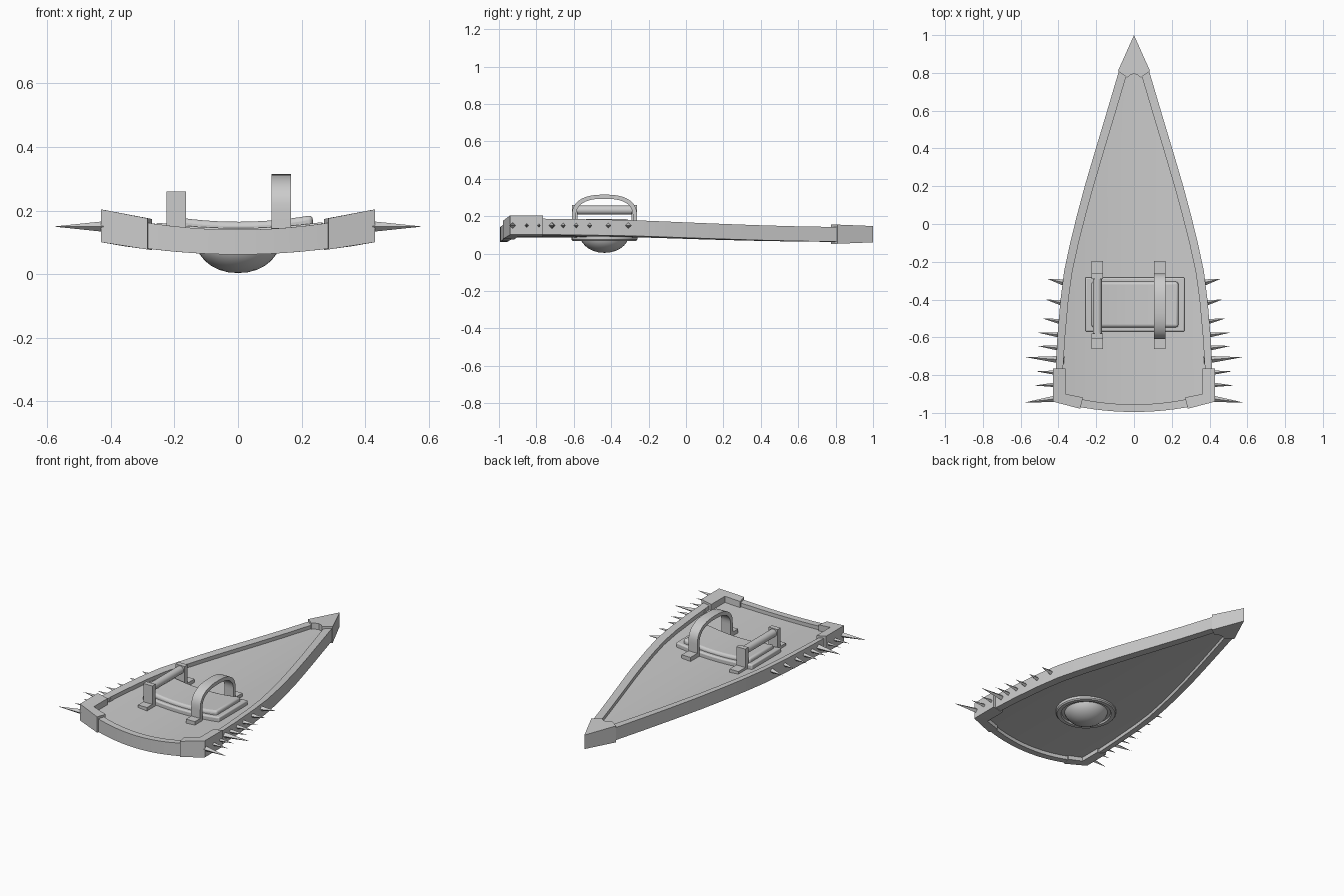
import bpy, bmesh, math
from mathutils import Matrix, Vector

cube = bpy.data.objects.get("Cube")
if cube:
    bpy.data.objects.remove(cube, do_unlink=True)

grey = bpy.data.materials.new("plain grey")
grey.use_nodes = True
grey.diffuse_color = (0.6, 0.6, 0.6, 1)
grey.node_tree.nodes["Principled BSDF"].inputs["Base Color"].default_value = (0.6, 0.6, 0.6, 1)


def finish(name, bm, bevel=0, angle=30):
    bmesh.ops.remove_doubles(bm, verts=bm.verts, dist=1e-5)
    bmesh.ops.recalc_face_normals(bm, faces=bm.faces)
    mesh = bpy.data.meshes.new(name)
    bm.to_mesh(mesh)
    bm.free()
    ob = bpy.data.objects.new(name, mesh)
    bpy.context.collection.objects.link(ob)
    mesh.materials.append(grey)
    if bevel:
        mod = ob.modifiers.new("Bevel", 'BEVEL')
        mod.width, mod.segments = bevel, 3
        mod.limit_method, mod.angle_limit = 'ANGLE', math.radians(50)
    bpy.ops.object.select_all(action='DESELECT')
    ob.select_set(True)
    bpy.context.view_layer.objects.active = ob
    bpy.ops.object.shade_smooth_by_angle(angle=math.radians(angle))
    return ob


def dish(base, k):
    """Height that rises towards the sides."""
    return lambda x, y: base + k * x * x


def slab(name, rows, low, high, bevel=0):
    """Solid plate over a grid of plan points, between two height functions."""
    bm = bmesh.new()
    lo = [[bm.verts.new((x, y, low(x, y))) for x, y in r] for r in rows]
    hi = [[bm.verts.new((x, y, high(x, y))) for x, y in r] for r in rows]
    n, m = len(rows), len(rows[0])
    for i in range(n - 1):
        for j in range(m - 1):
            for g in (lo, hi):
                bm.faces.new((g[i][j], g[i + 1][j], g[i + 1][j + 1], g[i][j + 1]))
    edge = [(i, 0) for i in range(n)] + [(n - 1, j) for j in range(1, m)]
    edge += [(i, m - 1) for i in range(n - 2, -1, -1)] + [(0, j) for j in range(m - 2, 0, -1)]
    for (a, b), (c, d) in zip(edge, edge[1:] + edge[:1]):
        bm.faces.new((lo[a][b], lo[c][d], hi[c][d], hi[a][b]))
    return finish(name, bm, bevel)


def box(name, x0, x1, y0, y1, z0, z1):
    return slab(name, [[(x0, y0), (x1, y0)], [(x0, y1), (x1, y1)]],
                lambda x, y: z0, lambda x, y: z1)


def grid(x0, x1, y0, y1, n=12):
    return [[(x0 + (x1 - x0) * i / n, y) for y in (y0, y1)] for i in range(n + 1)]


# Rim: side stations of (y, outer half width, inner half width)
stations = [(0.82, 0.077, 0.03), (0.6, 0.142, 0.095), (0.4, 0.202, 0.155), (0.2, 0.261, 0.214),
            (0.05, 0.301, 0.255), (-0.1, 0.338, 0.293), (-0.25, 0.37, 0.326),
            (-0.4, 0.389, 0.347), (-0.6, 0.406, 0.365), (-0.77, 0.414, 0.376)]
side = [[(o, y), (i, y)] for y, o, i in stations]
front = [[(0.42 * t, -0.995 + 0.055 * t * t), (0.376 * t, -0.955 + 0.05 * t * t)]
         for t in [1 - k / 8 for k in range(17)]]
mirrored = [[(-x, y) for x, y in r] for r in reversed(side)]
slab("rim", side + front + mirrored, dish(0.062, 0.23), dish(0.14, 0.27))

# Curved panel filling the rim
fractions = [k / 8 - 1 for k in range(17)]
panel = [[(t * (i + 0.01), y) for t in fractions] for y, o, i in stations]
panel.append([(t * 0.385, -0.965 + 0.05 * t * t) for t in fractions])
slab("panel", panel, dish(0.085, 0.22), dish(0.118, 0.25))

# Tip cap
base = [(-0.085, 0.81), (-0.036, 0.775), (-0.02, 0.789), (0, 0.795),
        (0.02, 0.789), (0.036, 0.775), (0.085, 0.81)]
slab("tip_cap", [base, [(0, 1)] * len(base)],
     lambda x, y: 0.052 + 0.04 * (y - 0.8), lambda x, y: 0.155 - 0.04 * (y - 0.8))

# Corner caps and edge spikes: (base y, tip y, tip x)
spikes = [(-0.92, -0.945, 0.58), (-0.85, -0.855, 0.53), (-0.79, -0.78, 0.52),
          (-0.72, -0.705, 0.575), (-0.66, -0.645, 0.515), (-0.59, -0.575, 0.51),
          (-0.52, -0.5, 0.485), (-0.42, -0.4, 0.467), (-0.31, -0.29, 0.46)]
for s, word in ((1, "left"), (-1, "right")):
    corner = [[(0.43, -0.765), (0.362, -0.765)], [(0.43, -0.94), (0.362, -0.9)],
              [(0.285, -0.978), (0.27, -0.918)]]
    slab(word + "_corner_cap", [[(s * x, y) for x, y in r] for r in corner],
         dish(0.06, 0.22), dish(0.154, 0.27))
    bm = bmesh.new()
    for y0, y1, tip in spikes:
        start, end = Vector((s * 0.37, y0, 0.15)), Vector((s * tip, y1, 0.15))
        way = end - start
        turn = way.to_track_quat('Z', 'Y').to_matrix().to_4x4()
        bmesh.ops.create_cone(bm, cap_ends=True, segments=4,
                              radius1=0.022 if tip > 0.55 else 0.017, radius2=0,
                              depth=way.length,
                              matrix=Matrix.Translation((start + end) / 2) @ turn)
    finish(word + "_spikes", bm, angle=20)

# Arm pad
slab("pad_base", grid(-0.258, 0.268, -0.57, -0.282), dish(0.1, 0.25), dish(0.145, 0.27), 0.008)
slab("pad_cushion", grid(-0.225, 0.235, -0.547, -0.305), dish(0.12, 0.25), dish(0.165, 0.38), 0.014)

# Straight grip on two posts
for y0, y1, word in ((-0.61, -0.58, "front"), (-0.292, -0.262, "back")):
    box(word + "_grip_post", -0.225, -0.163, y0, y1, 0.12, 0.26)
bm = bmesh.new()
bmesh.ops.create_cone(bm, cap_ends=True, segments=20, radius1=0.024, radius2=0.024, depth=0.3,
                      matrix=Matrix.Translation((-0.194, -0.436, 0.232))
                      @ Matrix.Rotation(math.pi / 2, 4, 'X'))
finish("grip_bar", bm)

# Arched arm strap
arc = []
for k in range(25):
    a = math.pi * k / 24
    c, s = math.cos(a), math.sin(a)
    u, v = math.copysign(abs(c) ** 0.8, c), abs(s) ** 0.8
    arc.append(((-0.436 + 0.174 * u, 0.2 + 0.115 * v), (-0.436 + 0.152 * u, 0.2 + 0.093 * v)))
arc = [((arc[0][0][0], 0.12), (arc[0][1][0], 0.12))] + arc
arc.append(((arc[-1][0][0], 0.12), (arc[-1][1][0], 0.12)))
bm = bmesh.new()
loops = [[bm.verts.new((x, *p)) for x, p in
          ((0.105, o), (0.167, o), (0.167, i), (0.105, i))] for o, i in arc]
for a, b in zip(loops, loops[1:]):
    for j in range(4):
        bm.faces.new((a[j], a[j - 1], b[j - 1], b[j]))
bm.faces.new(loops[0])
bm.faces.new(loops[-1])
finish("arm_strap", bm)

# Feet of grip and strap
for x0, x1, word in ((-0.225, -0.163, "grip"), (0.105, 0.167, "strap")):
    box(word + "_front_foot", x0, x1, -0.662, -0.6, 0.11, 0.146)
    box(word + "_back_foot", x0, x1, -0.272, -0.195, 0.11, 0.146)

# Round boss with flange on the underside
profile = [(0, 0.004), (0.03, 0.006), (0.06, 0.014), (0.085, 0.027), (0.105, 0.043),
           (0.12, 0.062), (0.126, 0.078), (0.143, 0.078), (0.147, 0.068), (0.17, 0.068),
           (0.176, 0.075), (0.176, 0.105)]
bm = bmesh.new()
points = [bm.verts.new((r, -0.436, z)) for r, z in profile]
lines = [bm.edges.new(pair) for pair in zip(points, points[1:])]
bmesh.ops.spin(bm, geom=points + lines, cent=(0, -0.436, 0), axis=(0, 0, 1),
               angle=math.tau, steps=32, use_merge=False)
finish("boss", bm, angle=35)
